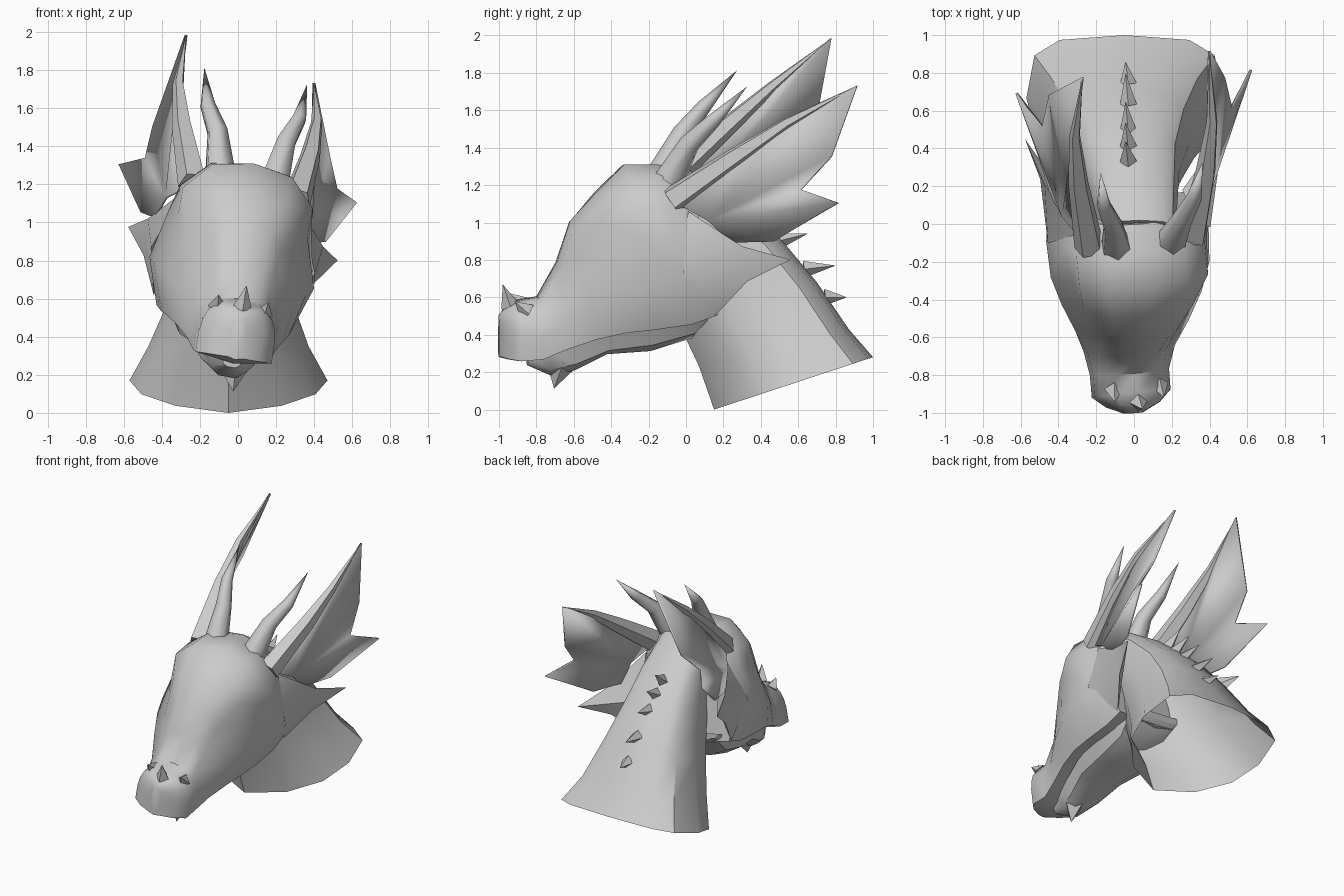
import bpy, bmesh, math
from mathutils import Vector, Matrix

if "Cube" in bpy.data.objects:
    bpy.data.objects.remove(bpy.data.objects["Cube"])

# The head is slightly rolled and turned on the neck
TILT = Matrix(((1, -0.10, 0.16, -0.16),
               (0.10, 1, 0, 0),
               (-0.16, 0, 1, 0),
               (0, 0, 0, 1)))


def make(name, verts, faces, tilt=True, angle=40, thick=0):
    bm = bmesh.new()
    vs = [bm.verts.new(v) for v in verts]
    for f in faces:
        bm.faces.new([vs[i] for i in f])
    bmesh.ops.recalc_face_normals(bm, faces=bm.faces)
    if tilt:
        bm.transform(TILT)
    me = bpy.data.meshes.new(name)
    bm.to_mesh(me)
    bm.free()
    ob = bpy.data.objects.new(name, me)
    bpy.context.collection.objects.link(ob)
    if thick:
        mod = ob.modifiers.new("thickness", 'SOLIDIFY')
        mod.thickness = thick
        mod.offset = 0
    bpy.ops.object.select_all(action='DESELECT')
    ob.select_set(True)
    bpy.context.view_layer.objects.active = ob
    bpy.ops.object.shade_smooth_by_angle(angle=math.radians(angle))
    return ob


def loft(name, rings, caps=(True, True), **kw):
    n = len(rings[0])
    verts = [v for r in rings for v in r]
    faces = [(i * n + j, i * n + (j + 1) % n, (i + 1) * n + (j + 1) % n, (i + 1) * n + j)
             for i in range(len(rings) - 1) for j in range(n)]
    if caps[0]:
        faces.append(tuple(range(n)))
    if caps[1]:
        faces.append(tuple(range(len(verts) - n, len(verts))))
    return make(name, verts, faces, **kw)


def horn(name, path, radii, sides=6, angle=65, **kw):
    """Tapered tube through a path, ending in a point."""
    pts = [Vector(p) for p in path]
    verts, faces = [], []
    for i, p in enumerate(pts[:-1]):
        d = (pts[i + 1] - pts[max(i - 1, 0)]).normalized()
        u = d.cross(Vector((1, 0, 0))).normalized()
        w = d.cross(u)
        for k in range(sides):
            a = math.tau * k / sides
            verts.append(p + radii[i] * (u * math.cos(a) + w * math.sin(a)))
    verts.append(pts[-1])
    m = len(pts) - 1
    for i in range(m):
        for k in range(sides):
            a, b = i * sides + k, i * sides + (k + 1) % sides
            faces.append((a, b, b + sides, a + sides) if i < m - 1 else (a, b, len(verts) - 1))
    faces.append(tuple(range(sides)))
    return make(name, verts, faces, angle=angle, **kw)


# Neck: rings given by throat (y, z), back (y, z), half width, centre x
neck = []
for ty, tz, by, bz, hw, cx in (
        (0.15, 0.00, 1.00, 0.28, 0.52, -0.05), (0.07, 0.23, 0.87, 0.43, 0.42, -0.05),
        (-0.02, 0.42, 0.70, 0.68, 0.33, -0.04), (-0.06, 0.55, 0.50, 0.92, 0.27, -0.03),
        (-0.12, 0.70, 0.27, 1.12, 0.23, 0.0), (-0.22, 0.90, 0.02, 1.28, 0.19, 0.03)):
    ring = []
    for k in range(12):
        a = math.tau * k / 12
        c, s = math.cos(a), math.sin(a)
        t = (0.5 - 0.5 * math.copysign(abs(c) ** (0.6 if c < 0 else 0.9), c)) ** 0.72
        x = cx + hw * math.copysign(abs(s) ** (0.6 if c < -.1 else 0.9), s)
        ring.append((x, ty + (by - ty) * t, tz + (bz - tz) * t))
    neck.append(ring)
loft("neck", neck, caps=(False, True), tilt=False)

# Skull: y at top and bottom, top z, then x/z of crown edge, brow, eye, cheek, lip, and bottom z
skull = []
for yt, yb, zt, xe, ze, xb, zb, xm, zm, xc, zc, xl, zl, z0 in (
        (-1.00, -1.00, .51, .02, .50, .03, .47, .04, .43, .04, .38, .04, .29, .28),
        (-0.95, -0.96, .56, .09, .55, .12, .50, .13, .45, .13, .39, .13, .29, .27),
        (-0.89, -0.90, .58, .11, .57, .17, .51, .19, .46, .20, .40, .20, .29, .26),
        (-0.79, -0.78, .60, .10, .59, .15, .55, .18, .48, .20, .42, .20, .30, .28),
        (-0.69, -0.65, .79, .10, .77, .15, .69, .19, .60, .23, .50, .23, .36, .34),
        (-0.62, -0.50, 1.01, .12, .98, .18, .87, .23, .75, .30, .60, .28, .42, .41),
        (-0.48, -0.35, 1.16, .18, 1.13, .26, 1.03, .29, .89, .37, .68, .32, .46, .45),
        (-0.33, -0.20, 1.31, .21, 1.27, .34, 1.13, .34, .98, .42, .72, .34, .48, .46),
        (-0.15, 0.00, 1.31, .20, 1.28, .34, 1.14, .38, .98, .43, .75, .35, .51, .48),
        (0.00, 0.14, 1.29, .15, 1.25, .27, 1.10, .34, .95, .41, .78, .35, .56, .53)):
    half = [(xe, ze), (xb, zb), (xm, zm), (xc, zc), (xl, zl)]
    loop = [(0, zt)] + half + [(0, z0)] + [(-x, z) for x, z in reversed(half)]
    skull.append([(x, yb + (yt - yb) * (z - z0) / (zt - z0), z) for x, z in loop])
loft("skull", skull, angle=50)

# Lower jaw: y, top z, bottom z, half width
loft("lower_jaw", [[(-w, y, a), (w, y, a), (w * .85, y, b + .3 * (a - b)), (w * .4, y, b),
                    (-w * .4, y, b), (-w * .85, y, b + .3 * (a - b))]
                   for y, a, b, w in (
                       (-.85, .28, .24, .05), (-.73, .32, .19, .11), (-.60, .37, .22, .16),
                       (-.43, .43, .31, .22), (-.20, .50, .33, .27), (.02, .55, .40, .29),
                       (.16, .62, .57, .30))])
horn("chin_spike", [(.03, -.67, .26), (.045, -.71, .12)], [.09], 4, angle=20)

# Nose spike
horn("nose_spike", [(0, -.94, .55), (0, -.98, .67)], [.05], 4, angle=20)

for s, side in ((1, "right"), (-1, "left")):
    horn("nostril_spike_" + side, [(s * .12, -.86, .54), (s * .13, -.93, .60)], [.05], 4, angle=20)

    # Horns on the crown
    horn("horn_" + side, [(s * .14, -.12, 1.22), (s * .18, 0, 1.45), (s * .24, .12, 1.58),
                          (s * .27, .30, 1.77)], [.085, .055, .04])

    # Ear spine with a webbed membrane behind it
    tip = (s * .35 + .01, .845 + s * .035, 1.86 - s * .07)
    spine = [(s * .27, -.10, 1.16), (s * .34, .24, 1.43 - s * .02), (s * .37, .50, 1.63 - s * .04), tip]
    horn("ear_spine_" + side, spine, [.08, .055, .03], 5)
    web = [(s * .38, .08, 1.07)] + spine + [
        (s * .46 + .02, .73, 1.43), (s * .50 + .03, .56, 1.26), (s * .62 + .04, .75, 1.21),
        (s * .48 + .02, .42, .98), (s * .41, .20, .96)]
    make("ear_web_" + side, web, [(0, i, i + 1) for i in range(1, 9)], thick=.015)

    # Swept-back cheek frill: head rim ring, middle ring, tip
    frill = [(s * .31, -.02, 1.11), (s * .43, -.06, .80), (s * .36, .12, .56), (s * .30, .15, .82),
             (s * .46 + .02, .25, .95), (s * .45 + .02, .28, .76), (s * .55 + .04, .50, .895)]
    make("cheek_frill_" + side, frill,
         [(0, 1, 4), (1, 5, 4), (1, 2, 5), (2, 3, 5), (3, 0, 4),
          (4, 5, 6), (5, 3, 6), (3, 4, 6), (0, 1, 2, 3)], angle=45)

# Spikes down the back of the neck
for i, (y, z, ty, tz) in enumerate(((.33, 1.06, .44, 1.15), (.41, .99, .54, 1.06),
                                    (.49, .90, .65, .94), (.63, .75, .80, .77),
                                    (.74, .60, .86, .60))):
    horn(f"neck_spike_{i + 1}", [(-.03, y, z), (-.045, ty, tz)], [.045], 4, tilt=False, angle=20)
